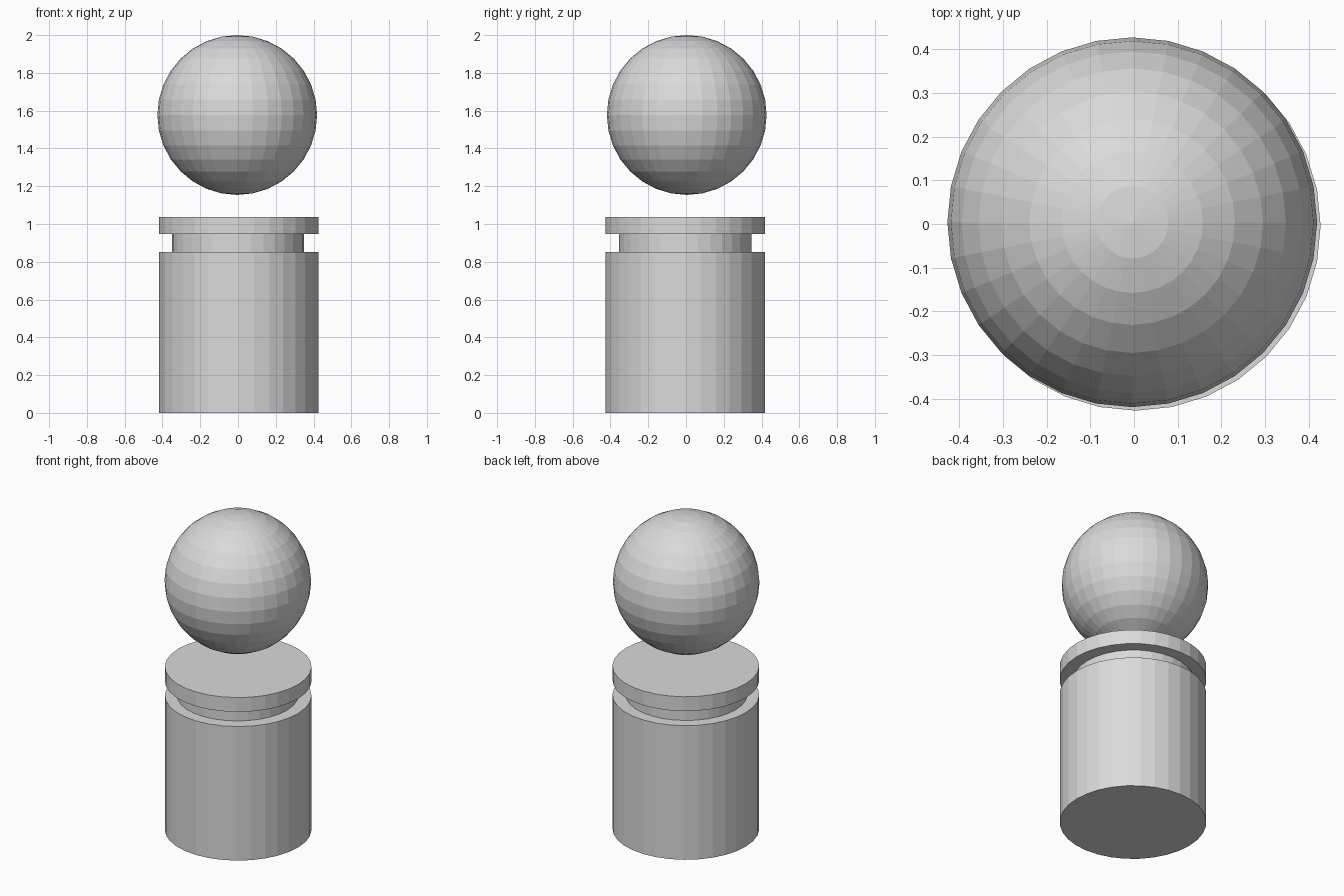
import bpy

# Remove the default cube
cube = bpy.data.objects.get("Cube")
if cube:
    bpy.data.objects.remove(cube, do_unlink=True)

SIDES = 32
RADIUS = 0.423
SHIFT = 0.004  # ball and base sit slightly off one another

grey = bpy.data.materials.new("light_grey")
grey.use_nodes = True
colour = (0.7, 0.7, 0.7, 1.0)
grey.diffuse_color = colour
grey.node_tree.nodes["Principled BSDF"].inputs["Base Color"].default_value = colour


def finish(name):
    """Name the new part, colour it and keep its facets flat."""
    part = bpy.context.object
    part.name = part.data.name = name
    part.data.materials.append(grey)
    bpy.ops.object.shade_flat()


def drum(name, radius, bottom, top, x):
    bpy.ops.mesh.primitive_cylinder_add(
        vertices=SIDES, radius=radius, depth=top - bottom,
        location=(x, -SHIFT, (bottom + top) / 2))
    finish(name)


# Base: body, recessed neck and lid
drum("body", RADIUS, 0, 0.853, SHIFT)
drum("neck", 0.35, 0.853, 0.946, 0)
drum("lid", RADIUS, 0.946, 1.037, SHIFT)

# Ball floating above the lid
bpy.ops.mesh.primitive_uv_sphere_add(
    segments=SIDES, ring_count=SIDES // 2, radius=RADIUS,
    location=(-SHIFT, SHIFT, 2 - RADIUS))
finish("ball")
